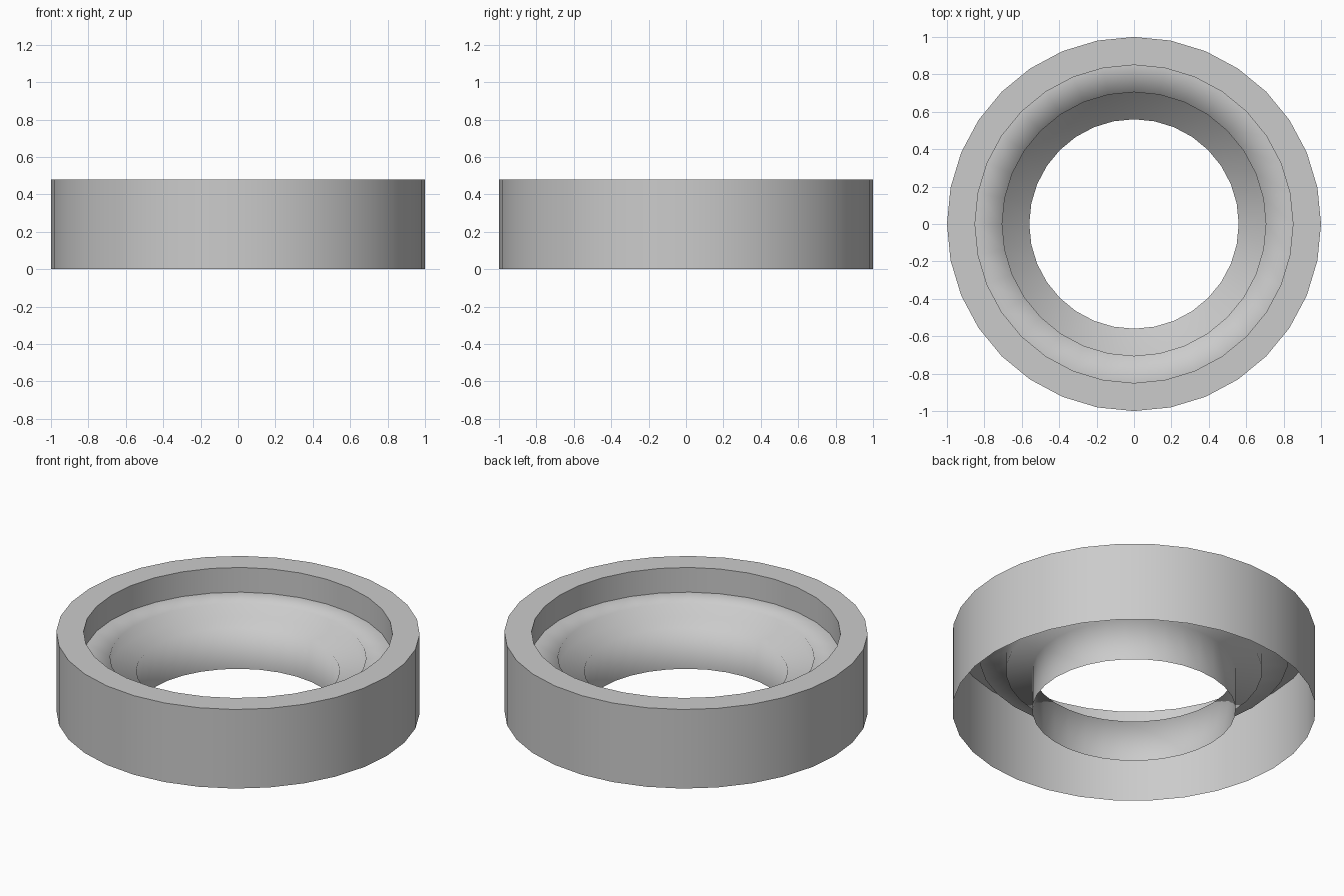
import bpy, bmesh, math

if "Cube" in bpy.data.objects:
    bpy.data.objects.remove(bpy.data.objects["Cube"])

SIDES = 32


def lathe(name, profile):
    """Revolve an open (radius, z) profile about the z axis as an open shell."""
    bm = bmesh.new()
    rings = []
    for r, z in profile:
        rings.append([bm.verts.new((r * math.cos(2 * math.pi * i / SIDES),
                                    r * math.sin(2 * math.pi * i / SIDES), z))
                      for i in range(SIDES)])
    for low, high in zip(rings, rings[1:]):
        for i in range(SIDES):
            j = (i + 1) % SIDES
            face = bm.faces.new((low[i], low[j], high[j], high[i]))
            face.smooth = True
    mesh = bpy.data.meshes.new(name)
    bm.to_mesh(mesh)
    bm.free()
    obj = bpy.data.objects.new(name, mesh)
    bpy.context.collection.objects.link(obj)
    return obj


# outer wall, flat top rim and short inner wall, with crisp edges
rim = lathe("outer_rim", [(1.0, 0.0), (1.0, 0.48), (0.85, 0.48), (0.85, 0.33)])
bpy.context.view_layer.objects.active = rim
rim.select_set(True)
bpy.ops.object.shade_smooth_by_angle(angle=math.radians(30))

# softly shaded stepped sleeve around the open bore
lathe("inner_sleeve", [(0.85, 0.33), (0.705, 0.33), (0.705, 0.25),
                       (0.56, 0.25), (0.56, 0.0)])
